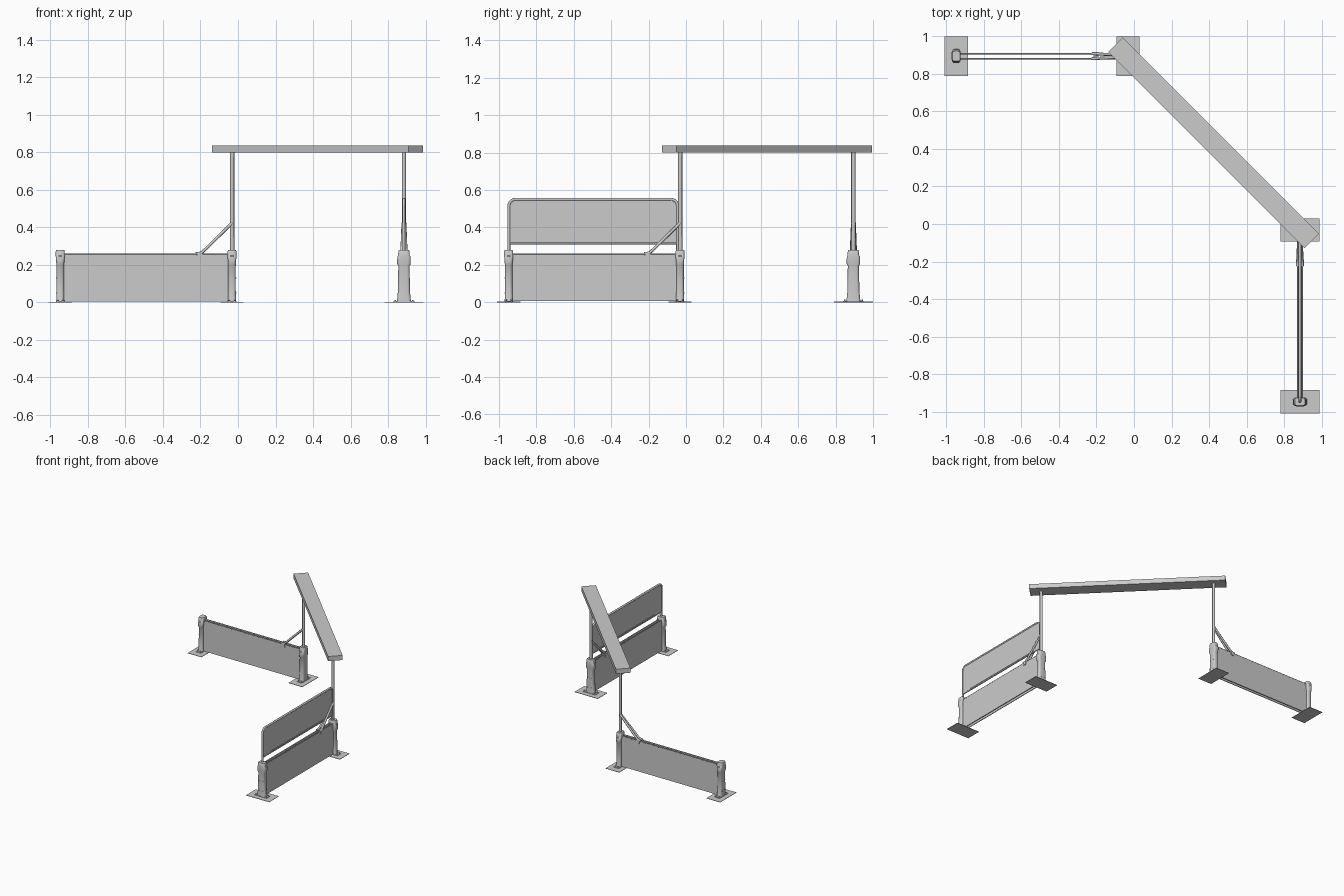
import bpy, bmesh, math
from mathutils import Vector

if "Cube" in bpy.data.objects:
    bpy.data.objects.remove(bpy.data.objects["Cube"])

# Each wing is described in (u along wing, v across wing, z) and mapped to world
WINGS = {
    "left": lambda u, v, z: Vector((u, 0.895 + v, z)),
    "right": lambda u, v, z: Vector((0.885 + v, u, z)),
}


def finish(bm, name, smooth=False):
    bmesh.ops.recalc_face_normals(bm, faces=bm.faces)
    me = bpy.data.meshes.new(name)
    bm.to_mesh(me)
    bm.free()
    ob = bpy.data.objects.new(name, me)
    bpy.context.collection.objects.link(ob)
    if smooth:
        bpy.ops.object.select_all(action='DESELECT')
        ob.select_set(True)
        bpy.context.view_layer.objects.active = ob
        bpy.ops.object.shade_smooth_by_angle(angle=math.radians(35))
    return ob


def box(name, m, u, v, z):
    bm = bmesh.new()
    bmesh.ops.create_cube(bm, size=1)
    for p in bm.verts:
        p.co = m(*[(r[0] + r[1]) / 2 + c * (r[1] - r[0]) for c, r in zip(p.co, (u, v, z))])
    return finish(bm, name)


def loft(name, m, rings):
    bm = bmesh.new()
    rows = [[bm.verts.new(m(*p)) for p in ring] for ring in rings]
    n = len(rows[0])
    for a, b in zip(rows, rows[1:]):
        for i in range(n):
            bm.faces.new((a[i], a[(i + 1) % n], b[(i + 1) % n], b[i]))
    bm.faces.new(rows[0])
    bm.faces.new(rows[-1])
    return finish(bm, name, True)


def tube(name, m, pts, r):
    cu = bpy.data.curves.new(name, 'CURVE')
    cu.dimensions = '3D'
    cu.bevel_depth = r
    cu.bevel_resolution = 2
    cu.use_fill_caps = True
    sp = cu.splines.new('POLY')
    sp.points.add(len(pts) - 1)
    for q, p in zip(sp.points, pts):
        q.co = (*m(*p), 1)
        q.radius = 1
    sp.use_smooth = True
    ob = bpy.data.objects.new(name, cu)
    bpy.context.collection.objects.link(ob)


def rounded(cu, hu, hv, r, z, seg=4):
    pts = []
    for k, (su, sv) in enumerate(((1, 1), (-1, 1), (-1, -1), (1, -1))):
        for i in range(seg + 1):
            a = math.radians(90 * k + 90 * i / seg)
            pts.append((cu + su * (hu - r) + r * math.cos(a), sv * (hv - r) + r * math.sin(a), z))
    return pts


def pedestal(name, m, u, out):
    # Waisted column with flared foot and a stepped cap
    profile = [(0.004, 0.022, 0.038), (0.018, 0.021, 0.036), (0.06, 0.020, 0.032),
               (0.195, 0.020, 0.030), (0.205, 0.021, 0.036), (0.225, 0.022, 0.036),
               (0.245, 0.024, 0.035), (0.25, 0.024, 0.031), (0.272, 0.024, 0.030),
               (0.28, 0.021, 0.027)]
    loft(name, m, [rounded(u, hu, hv, 0.014, z) for z, hu, hv in profile])
    # Floor plate, foot flange and bolts
    box(name + "_floor_plate", m, (u - 0.062, u + 0.062), (-0.105, 0.105), (0, 0.003))
    box(name + "_foot_flange", m, (u - 0.023, u + 0.023), (-0.055, 0.055), (0.003, 0.007))
    for i, v in enumerate((-0.047, 0.047)):
        for j, du in enumerate((-0.014, 0.014)):
            tube(f"{name}_bolt_{i}{j}", m, [(u + du, v, 0.006), (u + du, v, 0.014)], 0.004)
    # Small screws on the outer side
    for i, z in enumerate((0.05, 0.13)):
        for j, v in enumerate((-0.016, 0.016)):
            tube(f"{name}_screw_{i}{j}", m,
                 [(u + out * 0.018, v, z), (u + out * 0.023, v, z)], 0.003)


for side, m in WINGS.items():
    pedestal(side + "_outer_pedestal", m, -0.948, -1)
    pedestal(side + "_inner_pedestal", m, -0.032, 1)

    # Double-skinned barrier panel with rolled top edges
    for tag, s in (("a", -1), ("b", 1)):
        box(f"{side}_barrier_skin_{tag}", m, (-0.94, -0.04),
            sorted((s * 0.010, s * 0.016)), (0.006, 0.256))
        tube(f"{side}_barrier_top_edge_{tag}", m, [(-0.94, s * 0.013, 0.256), (-0.04, s * 0.013, 0.256)], 0.004)
        # Forked diagonal brace
        tube(f"{side}_brace_{tag}", m,
             [(-0.03, s * 0.005, 0.425), (-0.18, s * 0.011, 0.278), (-0.193, s * 0.012, 0.266),
              (-0.205, s * 0.013, 0.262), (-0.225, s * 0.013, 0.260)], 0.008)
    # Brace clamp
    box(side + "_brace_clamp", m, (-0.215, -0.19), (-0.021, 0.021), (0.235, 0.262))

    # Upright post for the overhead beam
    tube(side + "_upright_post", m, [(-0.031, 0, 0.27), (-0.031, 0, 0.81)], 0.0115)

# Overhead beam running diagonally between the posts
d = Vector((1, -1, 0)).normalized()
n = Vector((1, 1, 0)).normalized()
beam_centre = Vector((0.424, 0.433, 0))
box("overhead_beam", lambda u, v, z: beam_centre + d * u + n * v + Vector((0, 0, z)),
    (-0.74, 0.74), (-0.055, 0.055), (0.80, 0.838))

# Upper guard on the right wing: bent tube frame with pane
R = WINGS["right"]
u0, u1, top, rad = -0.947, -0.045, 0.55, 0.035


def corner(cu, a0, a1, r=rad):
    return [(cu + r * math.cos(math.radians(a0 + (a1 - a0) * i / 8)), 0,
             top - rad + r * math.sin(math.radians(a0 + (a1 - a0) * i / 8))) for i in range(9)]


arch = corner(u0 + rad, 180, 90) + corner(u1 - rad, 90, 0)
tube("guard_frame", R, [(u0, 0, 0.27)] + arch + [(u1, 0, 0.27)], 0.008)
tube("guard_lower_rail", R, [(u0, 0, 0.315), (u1, 0, 0.315)], 0.005)
outline = [(u0, 0, 0.312)] + arch + [(u1, 0, 0.312)]
loft("guard_pane", R, [[(u, v, z) for u, _, z in outline] for v in (-0.003, 0.003)])
# Narrow trim strip near the bottom of the pane
box("guard_trim_strip", R, (-0.85, -0.16), (-0.006, 0.006), (0.322, 0.329))
